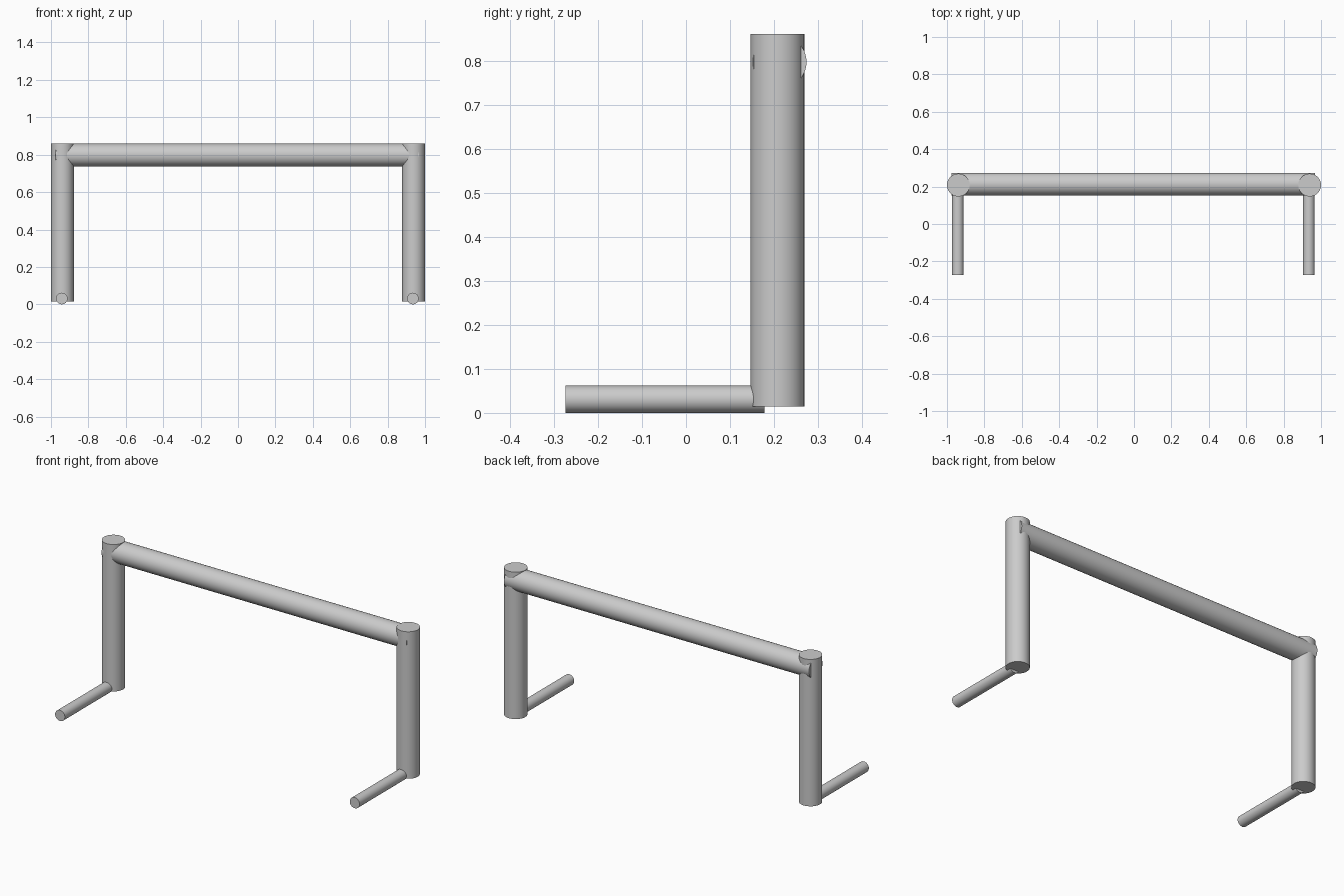
import bpy
from math import pi

if "Cube" in bpy.data.objects:
    bpy.data.objects.remove(bpy.data.objects["Cube"])


def tube(name, center, radius, length, rotation=(0, 0, 0)):
    """Capped round bar with smooth sides and crisp ends."""
    bpy.ops.mesh.primitive_cylinder_add(
        vertices=48, radius=radius, depth=length, location=center, rotation=rotation)
    ob = bpy.context.object
    ob.name = name
    bpy.ops.object.shade_smooth_by_angle()
    return ob


# Upright posts and the thin feet reaching forward from their bases
for side, post_x, foot_x in (("left", -0.939, -0.942), ("right", 0.939, 0.935)):
    tube(side + "_post", (post_x, 0.208, 0.438), 0.061, 0.846)
    tube(side + "_foot", (foot_x, -0.048, 0.031), 0.031, 0.452, (pi / 2, 0, 0))

# Crossbar set slightly behind the post centres, ending inside the posts
tube("crossbar", (-0.004, 0.213, 0.798), 0.061, 1.943, (0, pi / 2, 0))
